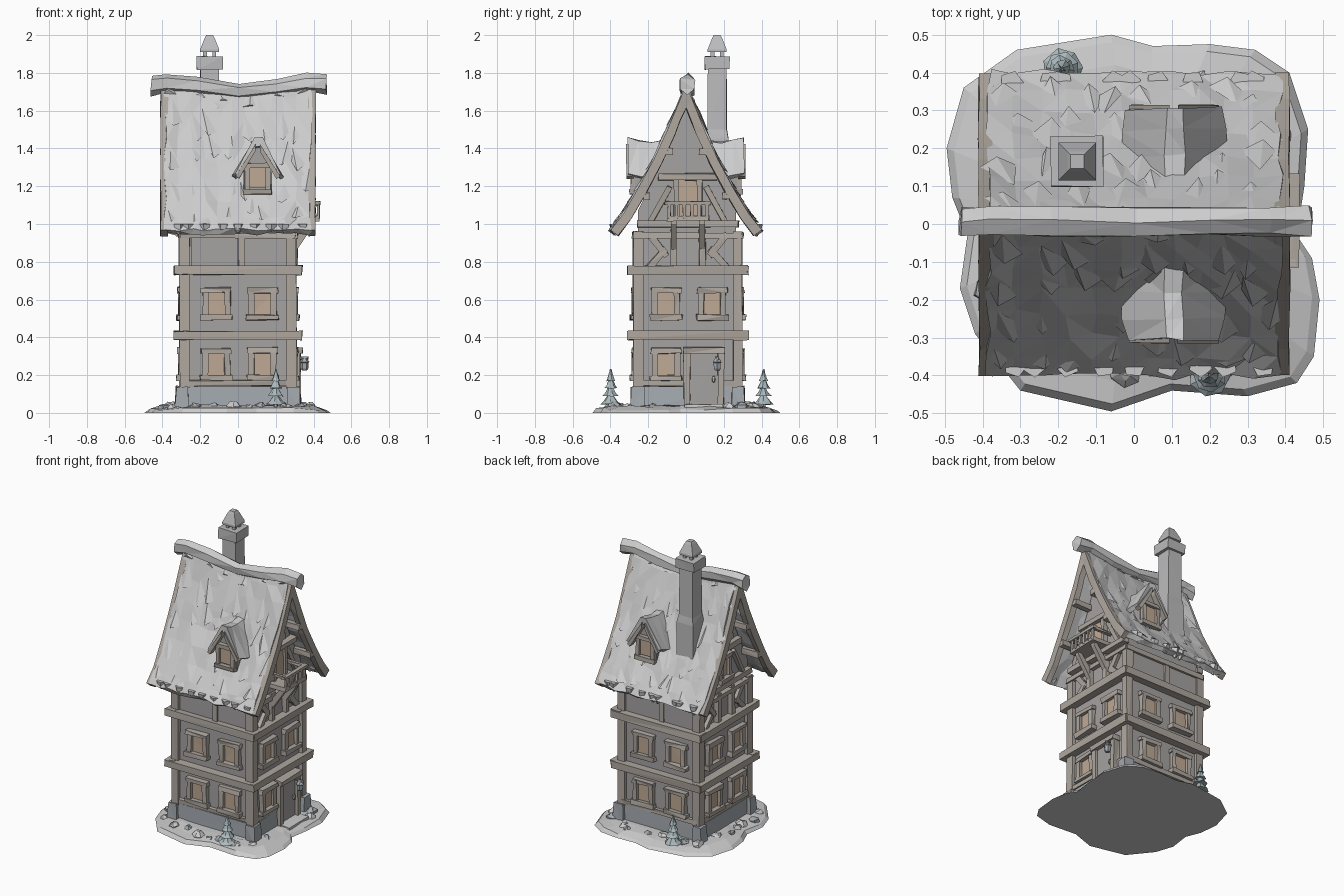
import bpy, bmesh, math, random
from mathutils import Vector, Matrix

if "Cube" in bpy.data.objects:
    bpy.data.objects.remove(bpy.data.objects["Cube"])

random.seed(4)


def mat(name, r, g, b):
    m = bpy.data.materials.new(name)
    m.diffuse_color = (r, g, b, 1)
    m.use_nodes = True
    m.node_tree.nodes["Principled BSDF"].inputs["Base Color"].default_value = m.diffuse_color
    return m


TIMBER = mat("timber", .43, .39, .35)
WALL = mat("plaster", .38, .36, .36)
STONE = mat("stone", .38, .41, .44)
PANE = mat("pane", .52, .40, .30)
SNOW = mat("snow", .62, .62, .63)
BRICK = mat("chimney_stone", .50, .50, .51)
PINE = mat("pine", .42, .50, .52)
CY = 0.01                      # house centre in y
HALF = (.265, .285)            # wall plane distance: front/back, left/right


def mesh(name, verts, faces, m=None, jit=0.0):
    bm = bmesh.new()
    vs = [bm.verts.new(Vector(v) + Vector([random.uniform(-jit, jit) for _ in range(3)])) for v in verts]
    for f in faces:
        bm.faces.new([vs[i] for i in f])
    bmesh.ops.recalc_face_normals(bm, faces=bm.faces)
    if jit:
        bmesh.ops.triangulate(bm, faces=bm.faces)
    me = bpy.data.meshes.new(name)
    bm.to_mesh(me)
    bm.free()
    ob = bpy.data.objects.new(name, me)
    bpy.context.collection.objects.link(ob)
    if m:
        me.materials.append(m)
    return ob


def loft(name, rings, m=None, jit=0.0):
    n, k = len(rings[0]), len(rings)
    faces = [(a * n + i, a * n + (i + 1) % n, (a + 1) * n + (i + 1) % n, (a + 1) * n + i)
             for a in range(k - 1) for i in range(n)]
    faces += [tuple(range(n)), tuple(range((k - 1) * n, k * n))]
    return mesh(name, [p for r in rings for p in r], faces, m, jit)


def circle(cx, cy, z, r, n, turn=0.0):
    return [(cx + r * math.cos(2 * math.pi * i / n + turn), cy + r * math.sin(2 * math.pi * i / n + turn), z)
            for i in range(n)]


def rect(cx, cy, z, hx, hy):
    return [(cx - hx, cy - hy, z), (cx + hx, cy - hy, z), (cx + hx, cy + hy, z), (cx - hx, cy + hy, z)]


def block(name, cx, cy, z0, z1, hx, hy, m=None, jit=0.0):
    return loft(name, [rect(cx, cy, z0, hx, hy), rect(cx, cy, z1, hx, hy)], m, jit)


def side_box(name, side, u, z, d, w, h, t, m=TIMBER, roll=0.0, jit=.004):
    """Box on one wall (0 front, 1 right, 2 back, 3 left); d is the distance out from the wall."""
    M = (Matrix.Translation((0, CY, 0)) @ Matrix.Rotation(side * math.pi / 2, 4, 'Z')
         @ Matrix.Translation((u, -(HALF[side % 2] + d), z)) @ Matrix.Rotation(roll, 4, 'Y'))
    rings = [[M @ Vector(p) for p in rect(0, 0, s * h / 2, w / 2, t / 2)] for s in (-1, 1)]
    return loft(name, rings, m, jit)


def window(side, u, z, w=.145, h=.15):
    side_box("window_pane", side, u, z, .003, w - .03, h - .03, .014, PANE, jit=.002)
    for s in (-1, 1):
        side_box("window_jamb", side, u + s * (w / 2 - .014), z, .012, .03, h, .035, jit=.005)
    side_box("window_head", side, u, z + h / 2 - .005, .013, w + .015, .028, .04, jit=.005)
    side_box("window_sill", side, u, z - h / 2, .016, w + .025, .028, .048, jit=.005)


# snowy ground with irregular outline
outline = [(-.495, .2), (-.45, .36), (-.31, .46), (-.06, .5), (.05, .47), (.2, .475), (.32, .46), (.41, .4),
           (.46, .25), (.45, .1), (.43, -.03), (.47, -.09), (.49, -.2), (.475, -.35), (.43, -.42), (.3, -.455),
           (.1, -.44), (-.06, -.495), (-.3, -.44), (-.42, -.29), (-.46, -.17), (-.44, -.03), (-.48, .07)]
ground = loft("ground", [[(x * k, y * k, z + (random.uniform(-.009, .009) if z else 0)) for x, y in outline]
                         for k, z in ((1, 0), (.96, .02), (.84, .032), (.7, .04))], SNOW)
# rocks and snow lumps round the walls
for i in range(26):
    a = 2 * math.pi * i / 26 + random.uniform(-.1, .1)
    if abs(a) < .35 or abs(a - 2 * math.pi) < .3:
        continue
    c, s = math.cos(a), math.sin(a)
    k = min(random.uniform(.34, .40) / max(abs(c), abs(s)), .45)
    r = random.uniform(.024, .046)
    loft("rock", [circle(k * c, k * s, z, r * q, 6, a) for z, q in ((.01, 1), (.025 + r * .3, .9), (.025 + r * .7, .4))],
         SNOW if i % 3 else STONE, .007)

# plinth and corner stones
block("plinth", 0, CY, .01, .14, .305, .28, STONE, .003)
for sx in (-1, 1):
    for sy in (-1, 1):
        loft("corner_stone", [rect(sx * .295, CY + sy * .265, z, h, h) for z, h in ((.01, .038), (.14, .034))], STONE, .006)
        block("corner_post", sx * .283, CY + sy * .263, .13, .96, .026, .026, TIMBER, .005)

# walls, with gables filled up to the ridge
block("walls", 0, CY, .1, .95, HALF[1], HALF[0], WALL)
gable = [(-.255, .9), (.265, .9), (.265, 1.07), (.195, 1.19), (.115, 1.35), (0, 1.62), (-.115, 1.35), (-.195, 1.19), (-.255, 1.07)]
loft("gable_wall", [[(x, y, z) for y, z in gable] for x in (-.285, .285)], WALL)

# storey bands, windows and wall timbers
for side in range(4):
    L = 2 * HALF[1 - side % 2]
    for z in (.41, .755):
        side_box("storey_band", side, 0, z, .02, L + .1, .046, .07)
    side_box("wall_plate", side, 0, .94, .01, L + .04, .03, .04)
    side_box("lower_rail", side, 0, .157, .006, L, .03, .03)
    for z in (.26, .58):
        for u in (-.115, .13):
            if not (side == 1 and z < .3 and u > 0):
                window(side, u, z)
    if side % 2 == 0:
        side_box("stud", side, .02, .86, .008, .035, .17, .03)
        M = Matrix.Translation((0, CY, 0)) @ Matrix.Rotation(side * math.pi / 2, 4, 'Z')
        for u in (-.125, .15):      # folded infill panels sinking to a point
            loft("infill_panel", [[M @ Vector((u + a * w, -.266 - d, .855 + b * h))
                 for a, b in ((-1, -1), (1, -1), (1, 1), (-1, 1))] for w, h, d in ((.125, .075, .012), (.01, .006, .001))], WALL)
    else:
        for s in (-1, 1):
            side_box("stud", side, s * .075, .87, .012, .036, .2, .035)
            side_box("brace", side, s * .16, .89, .008, .032, .15, .03, roll=s * .65)
            side_box("brace", side, s * .16, .82, .008, .032, .13, .03, roll=-s * .75)
            side_box("gable_brace", side, s * .15, 1.1, .008, .03, .22, .03, roll=-s * .5)
        side_box("gable_beam", side, 0, 1.0, .012, .54, .035, .045)
        side_box("collar_beam", side, 0, 1.25, .015, .31, .036, .05)
window(3, 0, 1.12, .12, .16)

# door with lantern
side_box("door", 1, .085, .18, .01, .15, .28, .03, WALL)
for u in (-.005, .175):
    side_box("door_jamb", 1, u, .18, .02, .034, .31, .055)
side_box("door_lintel", 1, .085, .33, .025, .22, .035, .065)
side_box("door_step", 1, .085, .03, .06, .2, .03, .1, SNOW)
side_box("door_handle", 1, .135, .18, .03, .015, .03, .02)
side_box("lantern_arm", 1, .155, .29, .055, .014, .014, .06)
loft("lantern", [circle(.352, .165, z, r, 6) for z, r in ((.225, .014), (.235, .02), (.265, .022), (.27, .027), (.292, .008))], STONE)

# balcony
side_box("balcony_door", 1, 0, 1.13, .008, .1, .2, .02, PANE)
for s in (-1, 1):
    side_box("balcony_jamb", 1, s * .062, 1.13, .012, .026, .22, .04)
side_box("balcony_floor", 1, 0, 1.03, .07, .22, .025, .15)
side_box("balcony_rail", 1, 0, 1.11, .14, .245, .022, .026)
for i in range(6):
    side_box("baluster", 1, -.1 + .04 * i, 1.07, .14, .015, .08, .014, jit=.002)
for s in (-1, 1):
    side_box("balcony_side_rail", 1, s * .11, 1.11, .07, .02, .02, .14)
    y = CY + s * .075
    loft("balcony_bracket", [[(.285, yy, .86), (.31, yy, .86), (.405, yy, 1.0), (.405, yy, 1.02), (.38, yy, 1.02), (.285, yy, .9)]
                             for yy in (y - .015, y + .015)], TIMBER)

# roof profile: flared slope from ridge to eave
PROF = [(0, 1.735), (.03, 1.665), (.10, 1.495), (.17, 1.34), (.25, 1.19), (.33, 1.055), (.398, .965)]


def slope(t):
    q = min(abs(t), 1) * 6
    i = min(int(q), 5)
    p = Vector(PROF[i]).lerp(Vector(PROF[i + 1]), q - i)
    return Vector((math.copysign(p.x, t), p.y))


def roof_point(x, t, off):
    d = (slope(min(t + .05, 1)) - slope(max(t - .05, -1))).normalized()
    # shift straight down near the ridge so both slopes meet cleanly
    n = Vector((0, 2.5)) if abs(t) < .3 else Vector((-d.y, d.x))
    p = slope(t) + n * off
    return Vector((x, p.x, p.y - .04 * max(0, 1 - (x / .42) ** 2) * (p.y - .95) / .8))


def roof(name, xs, outer, inner, m, n, jit):
    ts = [i / n for i in range(-n, n + 1)]
    loft(name, [[roof_point(x, t, outer) for t in ts] + [roof_point(x, t, -inner) for t in reversed(ts)] for x in xs], m, jit)


roof("snow_roof", [-.385 + .77 * i / 11 for i in range(12)], .006, .03, SNOW, 8, .01)
for s in (-1, 1):
    roof("bargeboard", [s * .372, s * .41], .002, .048, TIMBER, 6, .003)
    # purlin ends under the overhang
    for sy in (-1, 1):
        for t in (.42, .68):
            p = roof_point(s * .34, sy * t, -.055)
            block("purlin", p.x, p.y, p.z - .018, p.z + .018, .07, .018, TIMBER, .003)

# lifted snow flakes on the slopes
verts, faces = [], []
for i in range(80):
    sgn = 1 if i % 2 else -1
    x, t = -.33 + .66 * (i // 2 % 8) / 7 + random.uniform(-.03, .03), .15 + .18 * (i // 16) + random.uniform(-.06, .06)
    w = random.uniform(.03, .05)
    k = len(verts)
    verts += [roof_point(x - w, sgn * (t + random.uniform(-.06, .0)), .003), roof_point(x + w, sgn * (t + random.uniform(-.06, .0)), .003),
              roof_point(x + random.uniform(-w, w), sgn * (t - .13), .004), roof_point(x + random.uniform(-.02, .02), sgn * (t + .02), .018)]
    faces += [(k, k + 1, k + 2), (k, k + 3, k + 1), (k + 1, k + 3, k + 2), (k + 2, k + 3, k)]
mesh("snow_flakes", verts, faces, SNOW)
# snow drips along the eaves
for s in (-1, 1):
    for i in range(9):
        p = roof_point(-.33 + .083 * i + random.uniform(-.03, .03), s * .96, -.01)
        loft("eave_drip", [circle(p.x, p.y, p.z + dz, r, 5, i) for dz, r in ((.02, .032), (-.008, .026), (-random.uniform(.02, .045), .006))], SNOW)

# sagging ridge log
ridge = [(-.46, 1.735, .055), (-.38, 1.745, .05), (-.22, 1.73, .045), (0, 1.70, .042), (.2, 1.72, .045), (.36, 1.75, .048), (.467, 1.74, .055)]
loft("ridge_log", [[(x, .008 + .043 * math.cos(math.pi * (i + .5) / 3), z + r * math.sin(math.pi * (i + .5) / 3))
                    for i in range(6)] for x, z, r in ridge], SNOW, .006)

# dormers front and back
for s in (-1, 1):
    X = .105
    body = [(-.075, 1.15), (.075, 1.15), (.075, 1.32), (0, 1.42), (-.075, 1.32)]
    loft("dormer_body", [[(X + x, s * y, z) for x, z in body] for y in (.08, .27)], WALL)
    cap = [(-.14, 1.265), (-.025, 1.455), (.025, 1.455), (.14, 1.265), (.115, 1.25), (.015, 1.41), (-.015, 1.41), (-.115, 1.25)]
    loft("dormer_roof", [[(X + x * k, s * y, z - d) for x, z in cap]
                         for y, k, d in ((.1, .9, .01), (.18, 1.03, .022), (.25, 1.0, .01), (.305, .88, -.003))], SNOW, .006)
    block("dormer_pane", X, s * .272, 1.19, 1.30, .045, .008, PANE)
    for e in (-1, 1):
        block("dormer_jamb", X + e * .055, s * .275, 1.16, 1.31, .014, .018, TIMBER, .003)
        # timber verge under the dormer snow
        loft("dormer_verge", [[(X + e * x, s * y, z) for x, z in ((.012, 1.425), (.118, 1.255), (.1, 1.24), (.012, 1.385))]
                              for y in (.275, .315)], TIMBER, .002)
    for z in (1.17, 1.31):
        block("dormer_rail", X, s * .278, z - .013, z + .013, .075, .022, TIMBER, .003)

# chimney with hooded pot
cx, cy = -.15, .165
loft("chimney", [rect(cx, cy, z, h, h) for z, h in ((1.1, .066), (1.45, .062), (1.5, .053), (1.83, .05))], BRICK, .003)
block("chimney_collar", cx, cy, 1.82, 1.885, .07, .066, BRICK, .004)
for sx in (-1, 1):
    for sy in (-1, 1):
        block("hood_leg", cx + sx * .024, cy + sy * .024, 1.88, 1.925, .01, .01, BRICK)
loft("chimney_hood", [rect(cx, cy, z, h, h) for z, h in ((1.91, .05), (1.925, .05), (1.985, .026), (2.0, .018))], BRICK)

# small snowy pines
for x, y in ((.2, -.4), (-.19, .41)):
    loft("pine_trunk", [circle(x, y, .01, .013, 6), circle(x, y, .08, .01, 6)], TIMBER)
    for i, (z, r) in enumerate(((.045, .055), (.09, .045), (.13, .035), (.17, .024))):
        loft("pine_tier", [circle(x, y, z, r, 7, i * .4), circle(x, y, z + .015, r * .7, 7, i * .4),
                           circle(x, y, z + .06, .004, 7, i * .4)], PINE, .003)
